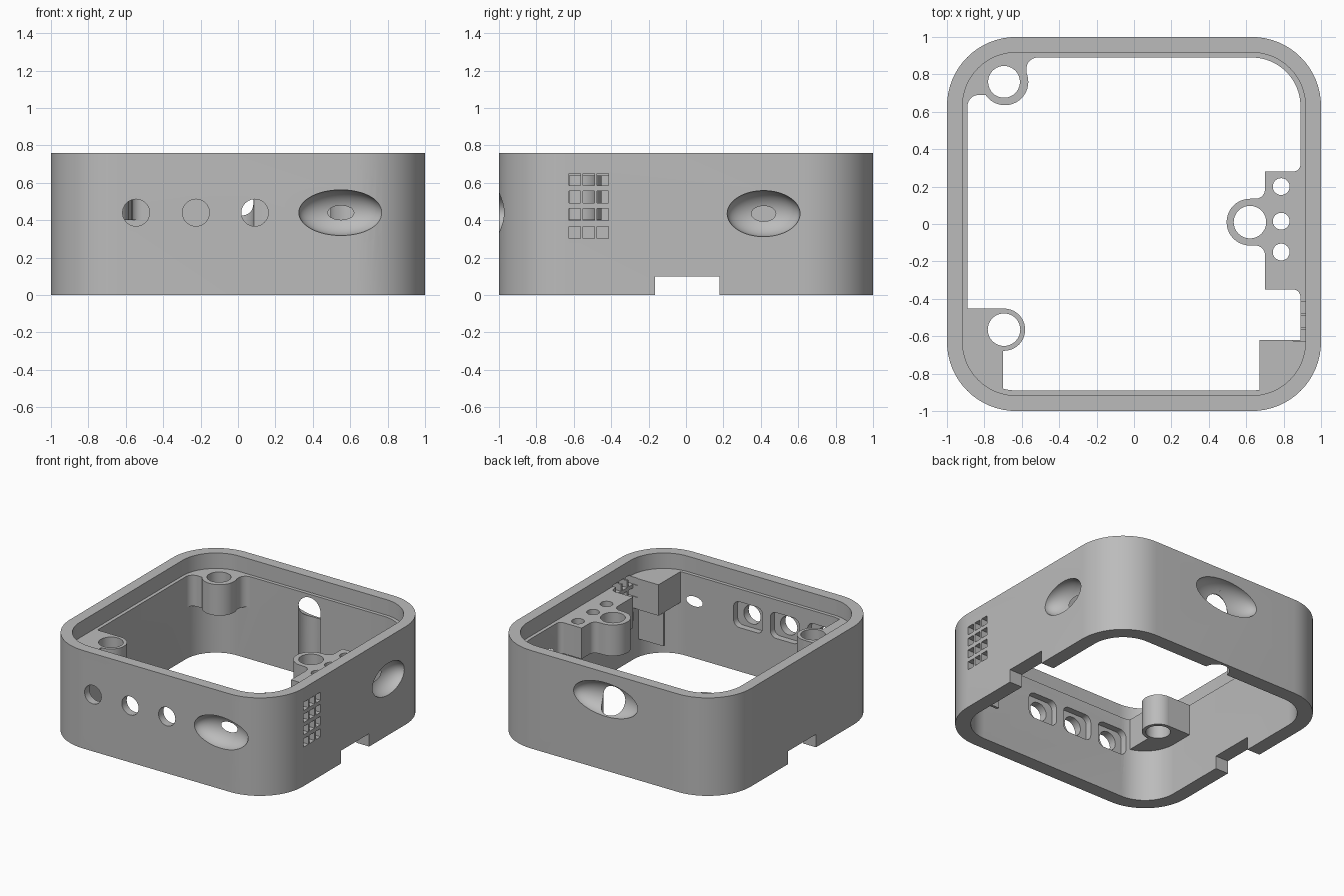
import bpy, bmesh, math
from mathutils import Matrix

if "Cube" in bpy.data.objects:
    bpy.data.objects.remove(bpy.data.objects["Cube"], do_unlink=True)

grey = bpy.data.materials.new("plain grey")
grey.use_nodes = True
grey.diffuse_color = (0.5, 0.5, 0.5, 1)
grey.node_tree.nodes["Principled BSDF"].inputs["Base Color"].default_value = (0.5, 0.5, 0.5, 1)

HEIGHT, LEDGE, UNDER = 0.76, 0.64, 0.40
FACE_FRONT = Matrix.Rotation(math.pi / 2, 4, "X")  # turns (x, y, z) into (x, -z, y)


def make_object(name, bm):
    bmesh.ops.recalc_face_normals(bm, faces=bm.faces)
    mesh = bpy.data.meshes.new(name)
    bm.to_mesh(mesh)
    bm.free()
    mesh.materials.append(grey)
    obj = bpy.data.objects.new(name, mesh)
    bpy.context.collection.objects.link(obj)
    return obj


def prism(name, outline, low, high, matrix=None):
    bm = bmesh.new()
    face = bm.faces.new([bm.verts.new((x, y, low)) for x, y in outline])
    top = bmesh.ops.extrude_face_region(bm, geom=[face])["geom"]
    verts = [v for v in top if isinstance(v, bmesh.types.BMVert)]
    bmesh.ops.translate(bm, verts=verts, vec=(0, 0, high - low))
    if matrix:
        bm.transform(matrix)
    return make_object(name, bm)


def arc(cx, cy, r, start, end, steps):
    angles = [math.radians(start + (end - start) * i / steps) for i in range(steps + 1)]
    return [(cx + r * math.cos(a), cy + r * math.sin(a)) for a in angles]


def circle(cx, cy, r):
    return arc(cx, cy, r, 0, 360, 40)[:-1]


def rounded(cx, cy, hx, hy, r, steps=16):
    corners = [(1, 1), (-1, 1), (-1, -1), (1, -1)]
    return [p for i, (sx, sy) in enumerate(corners)
            for p in arc(cx + sx * (hx - r), cy + sy * (hy - r), r, 90 * i, 90 * i + 90, steps)]


def rect(x0, x1, y0, y1):
    return [(x0, y0), (x1, y0), (x1, y1), (x0, y1)]


def fillet(cx, cy, sx, sy, r, e=0.02):
    curve = [(cx + sx * (r - x), cy + sy * (r - y)) for x, y in arc(0, 0, r, 90, 0, 8)]
    return ([(cx - sx * e, cy - sy * e), (cx + sx * r, cy - sy * e)]
            + curve + [(cx - sx * e, cy + sy * r)])


def ellipsoid(name, centre, radii):
    bm = bmesh.new()
    matrix = Matrix.Translation(centre) @ Matrix.Diagonal((*radii, 1))
    bmesh.ops.create_uvsphere(bm, u_segments=48, v_segments=32, radius=1, matrix=matrix)
    return make_object(name, bm)


def combine(target, tool, operation="DIFFERENCE"):
    tool.hide_render = True
    mod = target.modifiers.new("combine", "BOOLEAN")
    mod.operation, mod.solver, mod.object = operation, "EXACT", tool
    bpy.context.view_layer.update()
    result = target.evaluated_get(bpy.context.evaluated_depsgraph_get())
    mesh = bpy.data.meshes.new_from_object(result)
    target.modifiers.clear()
    target.data = mesh
    bpy.data.objects.remove(tool, do_unlink=True)


# Outer shell with stepped rim
housing = prism("housing_frame", rounded(0, 0, 1, 1, 0.37), 0, HEIGHT)
combine(housing, prism("inside", rounded(0, 0, 0.89, 0.89, 0.26), -0.1, 1))
combine(housing, prism("rim_step", rounded(0, 0, 0.917, 0.917, 0.287), LEDGE, 1))

# Screw posts, corner blocks and the side bracket, all hanging at ledge level
outlines = [
    # back screw post
    circle(-0.69, 0.76, 0.125),
    rect(-0.95, -0.69, 0.69, 0.95),
    rect(-0.95, -0.575, 0.77, 0.95),
    fillet(-0.575, 0.89, 1, -1, 0.06),
    fillet(-0.89, 0.69, 1, -1, 0.06),
    # front screw post and block
    circle(-0.695, -0.565, 0.113),
    rect(-0.95, -0.70, -0.95, -0.452),
    # front corner block
    rect(0.67, 0.95, -0.95, -0.62),
    # side bracket with post
    rect(0.70, 0.95, -0.35, 0.28),
    circle(0.62, 0.01, 0.125),
    rect(0.62, 0.75, -0.115, 0.135),
    fillet(0.70, 0.135, -1, 1, 0.05),
    fillet(0.70, -0.115, -1, -1, 0.05),
    fillet(0.89, 0.28, -1, 1, 0.04),
    fillet(0.89, -0.35, -1, -1, 0.04),
]
inserts = prism("inserts", outlines[0], UNDER, LEDGE)
for outline in outlines[1:]:
    combine(inserts, prism("insert", outline, UNDER, LEDGE), "UNION")
combine(inserts, prism("limit", rounded(0, 0, 0.91, 0.91, 0.28), 0, 1), "INTERSECT")
combine(housing, inserts, "UNION")

# Thin baffle below the front corner block
combine(housing, prism("baffle", rect(0.67, 0.91, -0.70, -0.68), 0.14, UNDER + 0.02), "UNION")

# Screw and pin holes
for x, y, r in [(-0.695, 0.76, 0.085), (-0.695, -0.565, 0.087), (0.62, 0.01, 0.087),
                (0.787, 0.20, 0.045), (0.787, 0.015, 0.045), (0.787, -0.15, 0.045)]:
    combine(housing, prism("drill", circle(x, y, r), 0.2, 0.7))

# Three front sockets, each with a pocket on the inside
for x in (-0.545, -0.225, 0.09):
    combine(housing, prism("socket", circle(x, 0.44, 0.072), 0.86, 1.1, FACE_FRONT))
    combine(housing, prism("pocket", rounded(x, 0.44, 0.125, 0.10, 0.05, 6), 0.8, 0.94, FACE_FRONT))

# Dished oval openings on front, side and back
for centre, radii in [((0.55, -1, 0.44), (0.225, 0.116, 0.122)),
                      ((1, 0.415, 0.435), (0.117, 0.195, 0.123)),
                      ((-0.01, 1, 0.55), (0.275, 0.116, 0.13))]:
    combine(housing, ellipsoid("dish", centre, radii))

# Round-topped cable channel inside the back wall
combine(housing, prism("channel", circle(-0.01, 0.885, 0.095), -0.1, 0.52))
combine(housing, ellipsoid("channel_top", (-0.01, 0.885, 0.52), (0.095, 0.095, 0.095)))

# Grille of square holes
for y in (-0.595, -0.52, -0.445):
    for z in (0.335, 0.43, 0.525, 0.618):
        combine(housing, prism("grille", rect(0.85, 1.1, y - 0.03, y + 0.03), z - 0.032, z + 0.032))

# Matching notches under both side walls
combine(housing, prism("notch", rect(-1.2, 1.2, -0.165, 0.18), -0.1, 0.10))

bpy.ops.object.select_all(action="DESELECT")
housing.select_set(True)
bpy.context.view_layer.objects.active = housing
bpy.ops.object.shade_smooth_by_angle(angle=math.radians(30))
